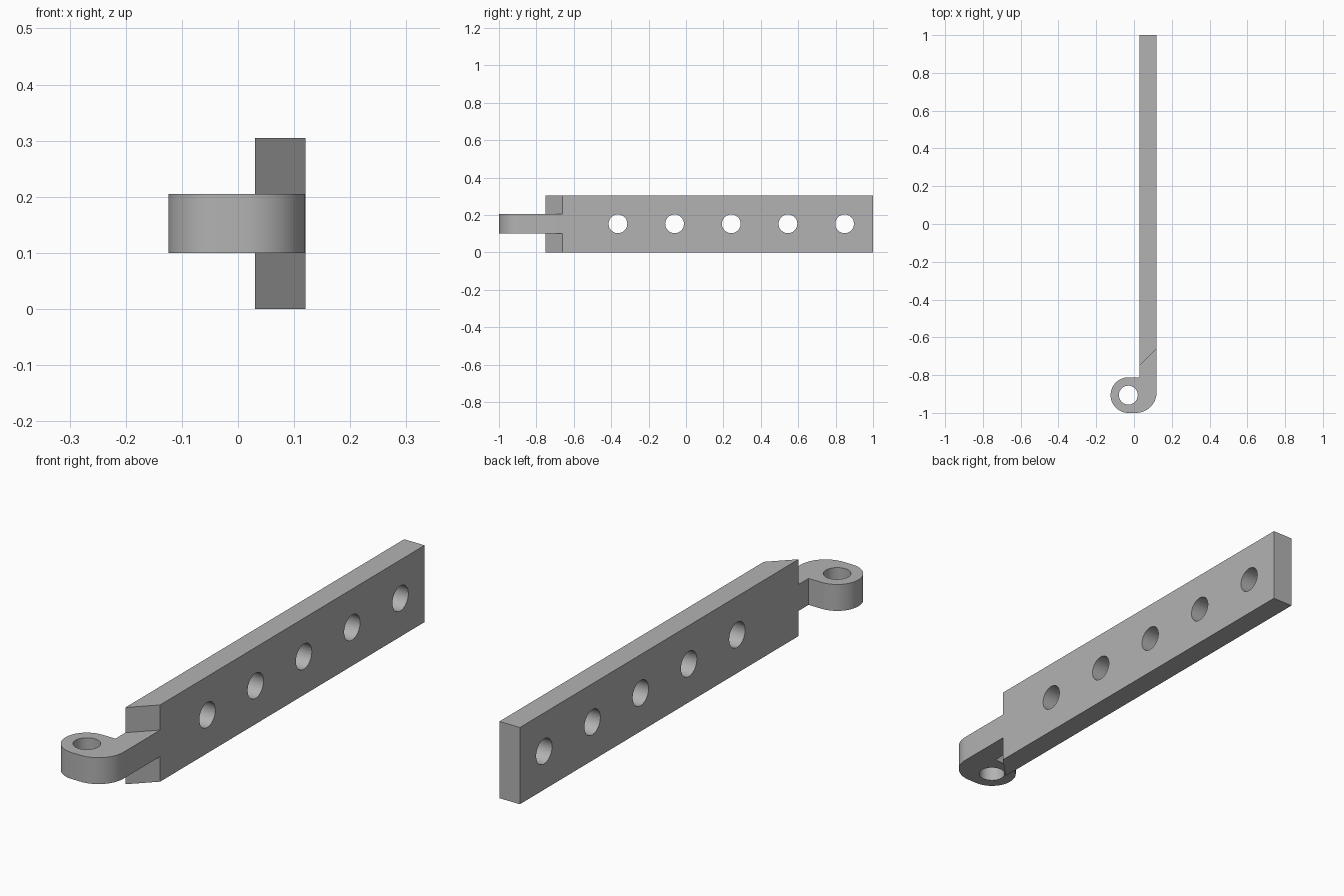
import bpy
import bmesh
from math import cos, sin, pi, radians
from mathutils import Matrix

cube = bpy.data.objects.get("Cube")
if cube:
    bpy.data.objects.remove(cube, do_unlink=True)

HEIGHT = 0.305
MID = HEIGHT / 2
INNER, OUTER = 0.03, 0.12      # x of the two bar faces
HOLE = 0.05
EYE_X, EYE_Y, EYE_R = -0.03, -0.906, 0.094

grey = bpy.data.materials.new("plain_grey")
grey.use_nodes = True
colour = (0.45, 0.45, 0.45, 1)
grey.diffuse_color = colour
grey.node_tree.nodes["Principled BSDF"].inputs["Base Color"].default_value = colour


def to_object(name, bm):
    bmesh.ops.recalc_face_normals(bm, faces=bm.faces)
    mesh = bpy.data.meshes.new(name)
    bm.to_mesh(mesh)
    bm.free()
    mesh.materials.append(grey)
    obj = bpy.data.objects.new(name, mesh)
    bpy.context.collection.objects.link(obj)
    return obj


def extrude_outline(name, points, bottom, top):
    bm = bmesh.new()
    face = bm.faces.new([bm.verts.new((x, y, bottom)) for x, y in points])
    side = bmesh.ops.extrude_face_region(bm, geom=[face])["geom"]
    verts = [g for g in side if isinstance(g, bmesh.types.BMVert)]
    bmesh.ops.translate(bm, verts=verts, vec=(0, 0, top - bottom))
    return to_object(name, bm)


def add_cylinder(bm, matrix):
    bmesh.ops.create_cone(bm, cap_ends=True, segments=48, radius1=HOLE,
                          radius2=HOLE, depth=0.5, matrix=matrix)


def arc(cx, cy, r, start, end, steps):
    angles = [radians(start + (end - start) * i / steps) for i in range(steps + 1)]
    return [(cx + r * cos(a), cy + r * sin(a)) for a in angles]


def boolean(obj, other, operation):
    mod = obj.modifiers.new(operation.lower(), "BOOLEAN")
    mod.operation, mod.object, mod.solver = operation, other, "EXACT"
    bpy.context.view_layer.objects.active = obj
    bpy.ops.object.modifier_apply(modifier=mod.name)
    bpy.data.objects.remove(other, do_unlink=True)


# Flat bar with a mitred front end
hinge = extrude_outline("hinge_strap", [(INNER, -0.75), (OUTER, -0.66),
                                        (OUTER, 1), (INNER, 1)], 0, HEIGHT)

# Narrow arm curling into the pivot eye
outline = [(OUTER, -0.66), (INNER, -0.66), (INNER, EYE_Y + EYE_R)]
outline += arc(EYE_X, EYE_Y, EYE_R, 90, 270, 32)
outline += arc(0.01, -0.89, 0.11, -90, 0, 20)
arm = extrude_outline("pivot_arm", outline, MID - 0.0525, MID + 0.0525)
boolean(hinge, arm, "UNION")

# Screw holes through the bar and the pin hole through the eye
bm = bmesh.new()
for i in range(5):
    add_cylinder(bm, Matrix.Translation((0.075, -0.364 + 0.303 * i, MID))
                 @ Matrix.Rotation(pi / 2, 4, "Y"))
add_cylinder(bm, Matrix.Translation((EYE_X, EYE_Y, MID)))
cutter = to_object("hole_cutter", bm)
cutter.hide_render = True
boolean(hinge, cutter, "DIFFERENCE")

# Smooth round walls, sharp flat edges
bpy.ops.object.select_all(action="DESELECT")
hinge.select_set(True)
bpy.context.view_layer.objects.active = hinge
bpy.ops.object.shade_smooth_by_angle(angle=radians(30))
